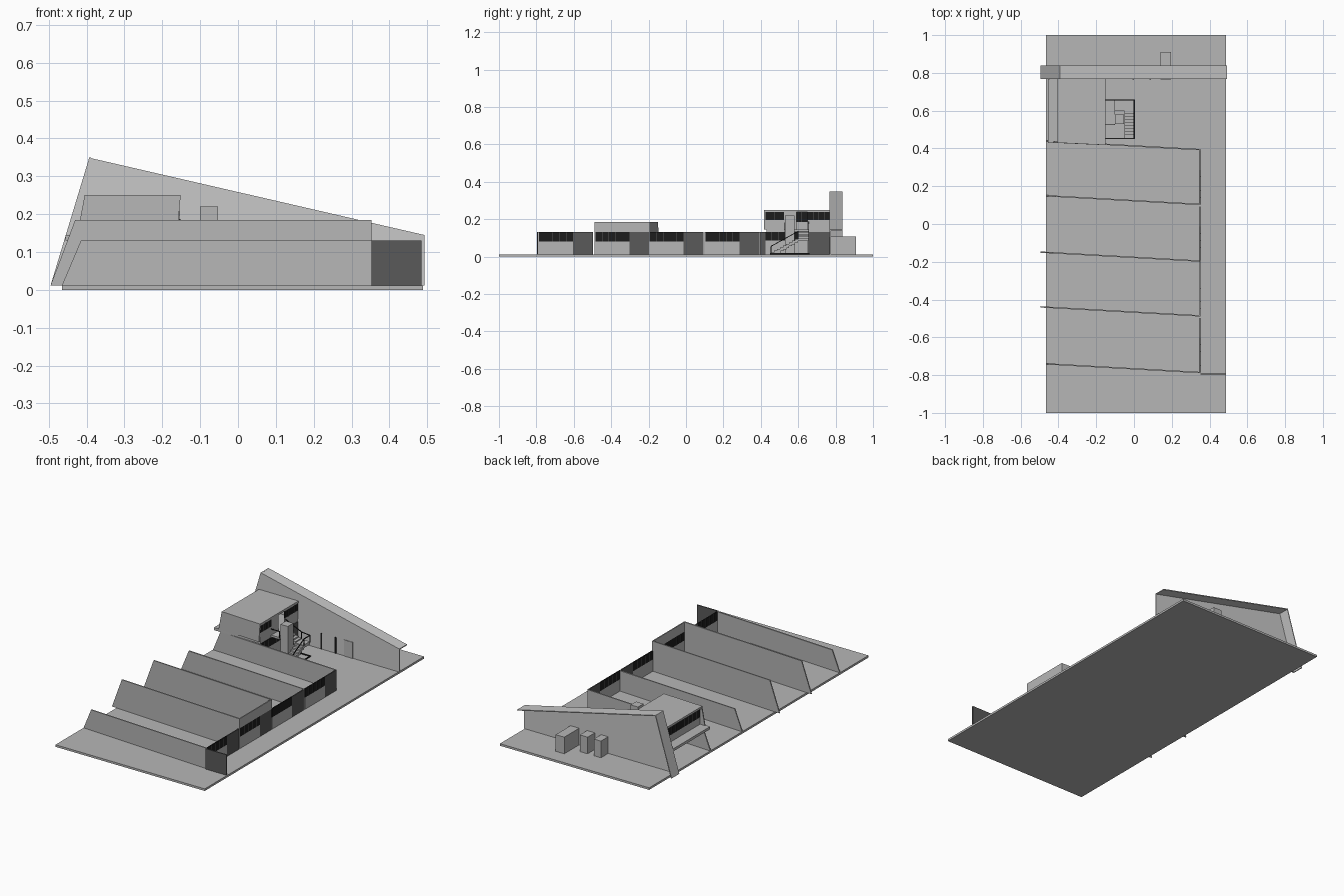
import bpy, bmesh
from mathutils import Vector

if "Cube" in bpy.data.objects:
    bpy.data.objects.remove(bpy.data.objects["Cube"])


def material(name, v):
    m = bpy.data.materials.new(name)
    m.diffuse_color = (v, v, v, 1)
    m.use_nodes = True
    m.node_tree.nodes["Principled BSDF"].inputs["Base Color"].default_value = m.diffuse_color
    return m


GREY = material("concrete grey", 0.47)
PALE = material("pale render", 0.58)
DARK = material("dark grey door", 0.10)
BLACK = material("black glazing", 0.012)


def prism(name, pts, vec, mat):
    """Extrude a flat polygon along a vector."""
    bm = bmesh.new()
    face = bm.faces.new([bm.verts.new(p) for p in pts])
    ext = bmesh.ops.extrude_face_region(bm, geom=[face], use_keep_orig=True)
    vs = [g for g in ext["geom"] if isinstance(g, bmesh.types.BMVert)]
    bmesh.ops.translate(bm, verts=vs, vec=Vector(vec))
    bmesh.ops.recalc_face_normals(bm, faces=bm.faces)
    me = bpy.data.meshes.new(name)
    bm.to_mesh(me)
    bm.free()
    me.materials.append(mat)
    ob = bpy.data.objects.new(name, me)
    bpy.context.collection.objects.link(ob)
    return ob


def box(name, x0, x1, y0, y1, z0, z1, mat):
    return prism(name, [(x0, y0, z0), (x1, y0, z0), (x1, y1, z0), (x0, y1, z0)],
                 (0, 0, z1 - z0), mat)


def window_band(name, x, y0, y1, z0, z1, n):
    """Black glazing strip facing x, split by slim mullions."""
    box(name, x - 0.003, x + 0.003, y0, y1, z0, z1, BLACK)
    for i in range(1, n):
        y = y0 + (y1 - y0) * i / n
        box(name + "_mullion", x - 0.004, x + 0.004, y - 0.001, y + 0.001, z0, z1, DARK)


def bar(name, a, b, r=0.002, mat=BLACK):
    """Straight square rail between two points."""
    a, b = Vector(a), Vector(b)
    d = (b - a).normalized()
    s = d.cross(Vector((0, 0, 1)))
    s = s.normalized() * r if s.length > 0.01 else Vector((r, 0, 0))
    t = d.cross(s).normalized() * r
    prism(name, [a + s + t, a - s + t, a - s - t, a + s - t], b - a, mat)


G = 0.012
box("ground_slab", -0.465, 0.488, -1, 1, 0, G, GREY)

# Slightly skewed fin walls with sloping outer ends
fins = [(-0.79, 0.13), (-0.49, 0.185), (-0.2, 0.185), (0.1, 0.13), (0.39, 0.13)]
for yr, top in fins:
    xb, xt = (-0.495, -0.43) if top > 0.15 else (-0.465, -0.415)
    fy = lambda x: yr + 0.045 * (0.352 - x) / 0.8
    prism("fin_wall", [(xb, fy(xb), G), (0.352, yr, G), (0.352, yr, top), (xt, fy(xt), top)],
          (0, 0.007, 0), GREY)

# Unit fronts between the fins: panel, window band and dark door
for yr, top in fins[:4]:
    a, d, b = yr + 0.005, yr + 0.187, yr + 0.293
    box("front_panel", 0.347, 0.353, a, d, G, 0.08, GREY)
    window_band("front_window", 0.35, a, d, 0.08, 0.13, 5)
    box("garage_door", 0.347, 0.353, d, b, G, 0.13, DARK)
    if yr == -0.49:
        box("raised_parapet", 0.347, 0.353, yr, -0.2, 0.13, 0.185, GREY)
box("front_gate", 0.352, 0.485, -0.797, -0.791, G, 0.13, DARK)

# Great sloping wall with a rim turned back along its edges
bl, pk, rt, br = (-0.495, G), (-0.393, 0.349), (0.492, 0.145), (0.492, G)
prism("great_wall", [(x, 0.768, z) for x, z in (bl, br, rt, pk)], (0, 0.006, 0), PALE)


def rim(name, p, q, dx, dz):
    prism(name, [(p[0], 0.768, p[1]), (q[0], 0.768, q[1]),
                 (q[0] + dx, 0.768, q[1] + dz), (p[0] + dx, 0.768, p[1] + dz)],
          (0, 0.07, 0), PALE)


rim("wall_left_rim", bl, pk, 0.005, 0)
rim("wall_top_rim", pk, rt, 0, -0.005)

# Niches behind the great wall, with their openings on the front
for x0, x1, y1 in ((-0.045, 0.0, 0.84), (0.04, 0.09, 0.84), (0.14, 0.195, 0.91)):
    box("rear_niche", x0, x1, 0.772, y1, G, 0.108, GREY)
    wide = y1 > 0.9
    box("niche_opening", x0 if wide else x1 - 0.008, x1, 0.765, 0.769, G, 0.105,
        GREY if wide else BLACK)

# House: lower storey facing the stair
HX = -0.158
box("house_floor", -0.455, HX, 0.43, 0.768, 0.13, 0.145, GREY)
box("lower_panel", HX - 0.003, HX + 0.003, 0.42, 0.65, G, 0.085, GREY)
window_band("lower_window", HX, 0.42, 0.65, 0.085, 0.13, 6)
box("lower_door", HX - 0.003, HX + 0.003, 0.65, 0.768, G, 0.13, DARK)

# House: upper storey
prism("upper_front_wall", [(-0.425, 0.43, 0.145), (-0.16, 0.418, 0.145),
                           (-0.152, 0.418, 0.25), (-0.405, 0.43, 0.25)], (0, 0.006, 0), GREY)
prism("house_roof", [(-0.405, 0.43, 0.238), (-0.152, 0.418, 0.238),
                     (-0.152, 0.768, 0.238), (-0.405, 0.768, 0.238)], (0, 0, 0.012), GREY)
box("upper_left_panel", -0.395, -0.389, 0.434, 0.768, 0.145, 0.185, GREY)
window_band("upper_left_window", -0.392, 0.434, 0.768, 0.185, 0.238, 9)
for y0, y1 in ((0.424, 0.525), (0.65, 0.768)):
    box("upper_right_panel", HX - 0.003, HX + 0.003, y0, y1, 0.145, 0.195, GREY)
    window_band("upper_right_window", HX, y0, y1, 0.195, 0.238, 4)
box("upper_door", HX - 0.003, HX + 0.003, 0.525, 0.59, 0.145, 0.238, GREY)

# Stair winding round a square tower
box("stair_tower", -0.1, -0.053, 0.53, 0.58, G, 0.22, GREY)
N = 9
for i in range(N):
    y = 0.455 + i * 0.016
    z = 0.022 + i * 0.009
    box("lower_step", -0.05, 0.0, y, y + 0.017, max(G, z - 0.02), z, GREY)
    if i < 6:
        x = -0.053 - i * 0.0175
        z = 0.106 + i * 0.0075
        box("upper_step", x - 0.0185, x, 0.6, 0.655, z - 0.015, z, GREY)
box("stair_landing", -0.053, 0.0, 0.598, 0.655, 0.083, 0.1, GREY)
box("landing_bridge", HX, -0.1, 0.525, 0.655, 0.133, 0.145, GREY)

# Black handrails and posts
path = [(0.0, 0.455, 0.055), (0.0, 0.6, 0.135), (0.0, 0.656, 0.135),
        (-0.053, 0.656, 0.14), (-0.155, 0.656, 0.185)]
for p, q in zip(path, path[1:]):
    bar("handrail", p, q)
for p in path[:4]:
    bar("rail_post", p, (p[0], p[1], p[2] - 0.04))
bar("bridge_rail", (-0.155, 0.525, 0.18), (-0.1, 0.525, 0.18))
bar("bridge_post", (-0.102, 0.525, 0.18), (-0.102, 0.525, 0.14))
# Thin kerb marking the stair court
for x0, x1, y0, y1 in ((-0.158, 0.004, 0.45, 0.454), (-0.158, 0.004, 0.656, 0.66),
                       (0.0, 0.004, 0.45, 0.66)):
    box("stair_court_kerb", x0, x1, y0, y1, G, 0.018, BLACK)
